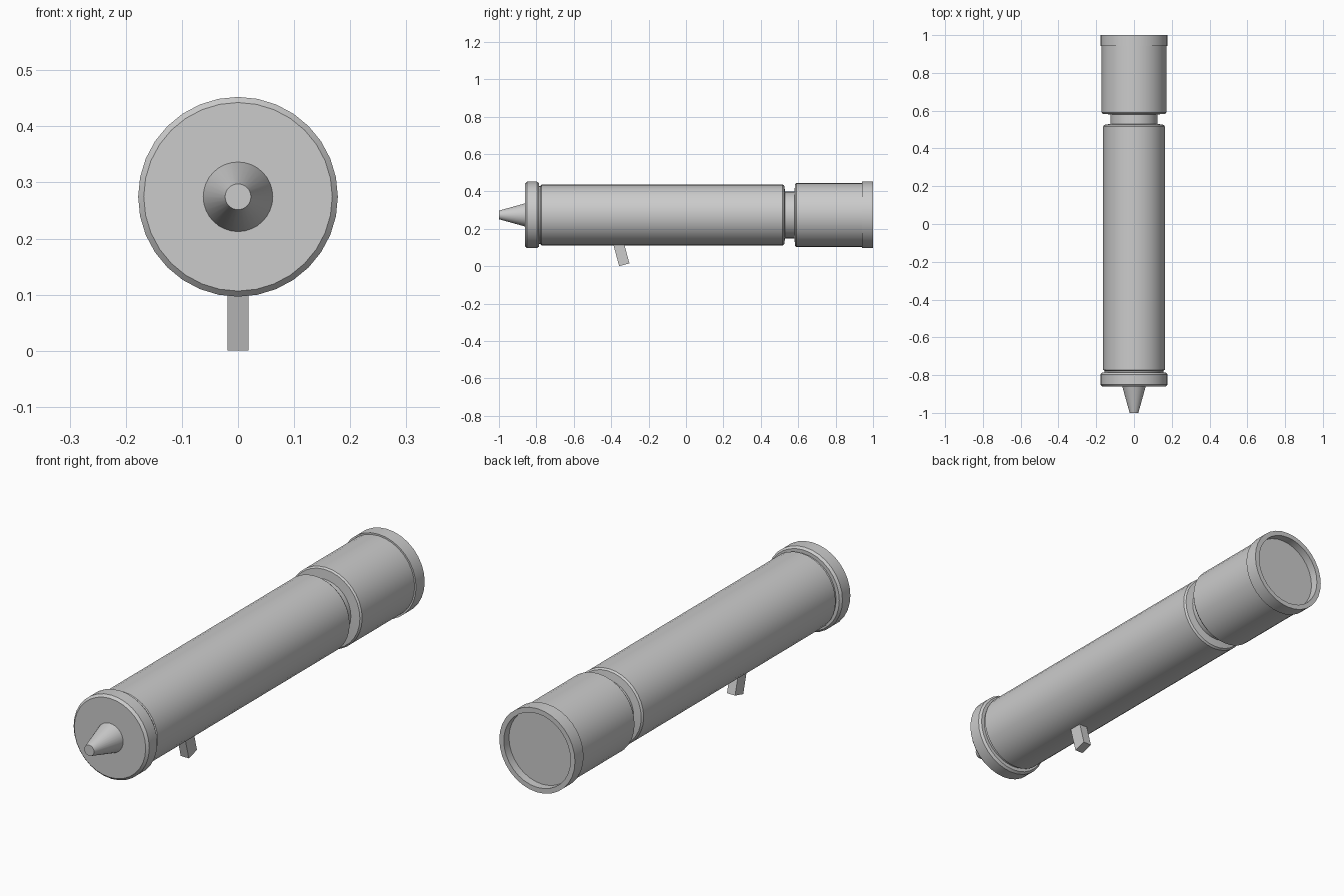
import bpy, bmesh, math
from mathutils import Vector, Matrix

if "Cube" in bpy.data.objects:
    bpy.data.objects.remove(bpy.data.objects["Cube"])

CZ = 0.2745   # height of the barrel axis
SIDES = 32


def lathe(name, profile):
    """Spin (radius, y) points around the barrel axis; radius 0 closes an end."""
    bm = bmesh.new()
    rings = []
    for r, y in profile:
        if r == 0:
            rings.append([bm.verts.new((0, y, CZ))])
        else:
            rings.append([bm.verts.new((r * math.sin(a), y, CZ + r * math.cos(a)))
                          for a in (2 * math.pi * i / SIDES for i in range(SIDES))])
    for a, b in zip(rings, rings[1:]):
        if len(a) == 1:
            bm.faces.new(list(b))
        elif len(b) == 1:
            bm.faces.new(list(a))
        else:
            for i in range(SIDES):
                j = (i + 1) % SIDES
                bm.faces.new((a[i], a[j], b[j], b[i]))
    # flat end discs do not need their centre point
    for v in [v for v in bm.verts if not v.link_faces]:
        bm.verts.remove(v)
    return finish(name, bm)


def finish(name, bm):
    bmesh.ops.recalc_face_normals(bm, faces=bm.faces)
    me = bpy.data.meshes.new(name)
    bm.to_mesh(me)
    bm.free()
    ob = bpy.data.objects.new(name, me)
    bpy.context.collection.objects.link(ob)
    bpy.context.view_layer.objects.active = ob
    ob.select_set(True)
    bpy.ops.object.shade_smooth_by_angle(angle=math.radians(30))
    ob.select_set(False)
    return ob


# Tapered nozzle at the front
lathe("nozzle", [(0, -1.0), (0.023, -1.0), (0.062, -0.86)])

# Front cap with chamfered rims
lathe("front_cap", [(0, -0.86), (0.168, -0.86), (0.178, -0.85), (0.178, -0.797),
                    (0.170, -0.787), (0.155, -0.787)])

# Main barrel with the shallow groove behind the cap
lathe("main_barrel", [(0.155, -0.787), (0.155, -0.778), (0.163, -0.772),
                      (0.163, 0.517), (0.157, 0.525), (0.125, 0.53)])

# Narrow neck
lathe("neck", [(0.125, 0.53), (0.125, 0.58)])

# Rear barrel, flared rim and recessed end plate
lathe("rear_barrel", [(0.125, 0.58), (0.165, 0.583), (0.171, 0.59), (0.171, 0.942)])
lathe("rear_rim", [(0.171, 0.942), (0.178, 0.942), (0.178, 1.0), (0.157, 1.0),
                   (0.157, 0.965), (0, 0.965)])

# Slanted lever under the barrel
bm = bmesh.new()
bmesh.ops.create_cube(bm, size=1.0)
place = (Matrix.Translation((0, -0.330, 0.008)) @ Matrix.Rotation(math.radians(15), 4, 'X')
         @ Matrix.Translation((0, 0, 0.065)) @ Matrix.Diagonal((0.038, 0.057, 0.13, 1)))
bmesh.ops.transform(bm, matrix=place, verts=bm.verts)
finish("lever", bm)
